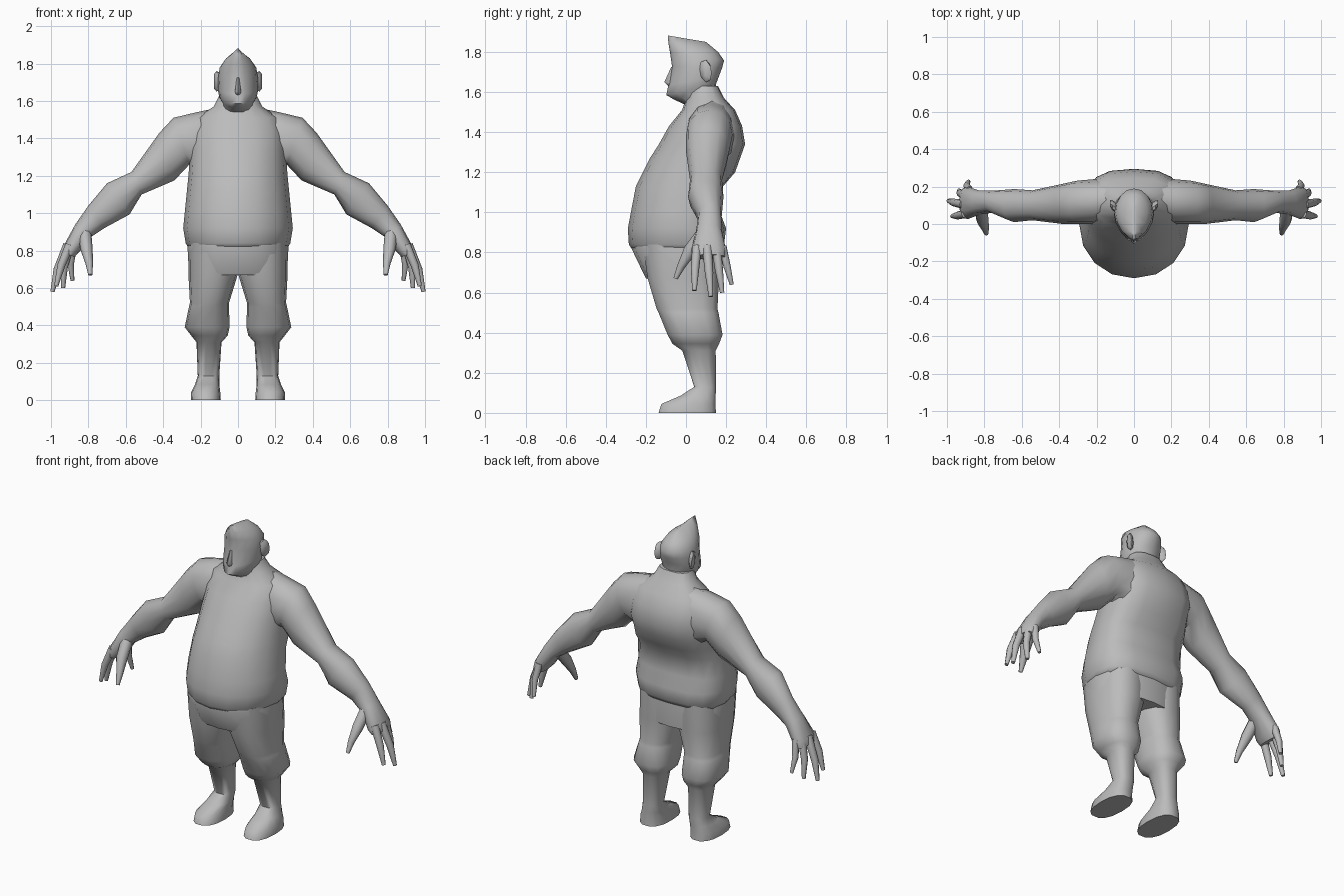
import bpy, bmesh, math
from mathutils import Vector

if "Cube" in bpy.data.objects:
    bpy.data.objects.remove(bpy.data.objects["Cube"], do_unlink=True)

clay = bpy.data.materials.new("plain_grey")
clay.use_nodes = True
GREY = (0.5, 0.5, 0.5, 1)
clay.diffuse_color = GREY
clay.node_tree.nodes["Principled BSDF"].inputs["Base Color"].default_value = GREY


def loft(name, rings, sharp=60):
    """Skin a list of equal point rings, cap both ends and shade smooth."""
    bm = bmesh.new()
    rows = [[bm.verts.new(p) for p in ring] for ring in rings]
    n = len(rows[0])
    for a, b in zip(rows, rows[1:]):
        for i in range(n):
            j = (i + 1) % n
            bm.faces.new((a[i], a[j], b[j], b[i]))
    bm.faces.new(rows[0])
    bm.faces.new(rows[-1])
    bmesh.ops.recalc_face_normals(bm, faces=bm.faces)
    mesh = bpy.data.meshes.new(name)
    bm.to_mesh(mesh)
    bm.free()
    mesh.materials.append(clay)
    obj = bpy.data.objects.new(name, mesh)
    bpy.context.collection.objects.link(obj)
    bpy.ops.object.select_all(action='DESELECT')
    obj.select_set(True)
    bpy.context.view_layer.objects.active = obj
    bpy.ops.object.shade_smooth_by_angle(angle=math.radians(sharp))
    return obj


def power(v, e):
    return math.copysign(abs(v) ** (2 / e), v)


def slab(x0, x1, front, mid, back, z_front, z_back=None, n=16, ef=2, eb=2):
    """Egg-shaped level ring with its own front and back depth and tilt."""
    z_back = z_front if z_back is None else z_back
    pts = []
    for i in range(n):
        t = math.tau * i / n
        s, c = math.sin(t), math.cos(t)
        e = ef if s < 0 else eb
        x = (x0 + x1) / 2 + (x1 - x0) / 2 * power(c, e)
        y = mid + power(s, e) * ((mid - front) if s < 0 else (back - mid))
        k = (y - front) / (back - front)
        pts.append((x, y, z_front + k * (z_back - z_front)))
    return pts


def hoop(center, u, v, n=12, e=2.2):
    """Ring spanned by two half axes."""
    angles = [math.tau * i / n for i in range(n)]
    return [center + u * power(math.cos(t), e) + v * power(math.sin(t), e) for t in angles]


def flip(rings, side):
    return [[(p[0] * side, p[1], p[2]) for p in ring] for ring in rings]


# Torso: z, half width, front, widest depth, back
torso = [
    (.81, .262, -.265, 0, .17), (.84, .28, -.285, 0, .19), (.92, .293, -.29, 0, .2),
    (1.0, .285, -.275, 0, .17), (1.13, .272, -.25, .03, .185), (1.2, .265, -.215, .05, .245),
    (1.27, .26, -.18, .07, .27), (1.34, .26, -.135, .1, .295), (1.43, .25, -.085, .1, .28),
    (1.51, .22, -.02, .1, .245), (1.57, .13, 0, .1, .19), (1.63, .1, .01, .09, .16)]
loft("torso", [slab(-w, w, f, m, b, z, ef=2.1, eb=2.7) for z, w, f, m, b in torso])

# Seat of the trousers
loft("trouser_hips", [slab(-w, w, f, -.01, b, z, ef=2.3, eb=2.6) for z, w, f, b in (
    (.86, .262, -.26, .17), (.82, .27, -.272, .175), (.67, .262, -.2, .17))])

# Head: front z, back z, half width, front, back
head = [
    (1.53, 1.56, .085, .01, .16), (1.563, 1.62, .085, -.06, .15), (1.585, 1.64, .1, -.098, .15),
    (1.635, 1.68, .108, -.088, .165), (1.73, 1.72, .106, -.07, .18), (1.80, 1.757, .098, -.08, .19),
    (1.845, 1.80, .07, -.088, .16), (1.882, 1.85, .012, -.09, .1)]
loft("head", [slab(-w, w, f, .06, b, zf, zb, ef=1.8, eb=2.1) for zf, zb, w, f, b in head], 50)

# Nose: a small wedge widening downwards
loft("nose", [slab(-w, w, f, -.06, -.04, z, n=8) for z, w, f in (
    (1.725, .008, -.074), (1.65, .02, -.108), (1.632, .016, -.09))])

# Arm: upper outline x z, lower outline x z, depth range
arm = [
    (.1, 1.565, .1, 1.2, .03, .24), (.22, 1.54, .2, 1.22, 0, .24),
    (.345, 1.51, .26, 1.26, 0, .232), (.42, 1.43, .34, 1.175, .0, .215),
    (.57, 1.22, .515, 1.1, .02, .18), (.70, 1.16, .58, .993, .01, .187),
    (.80, 1.04, .715, .92, .06, .178), (.87, .94, .79, .87, .05, .18),
    (.93, .83, .85, .79, .025, .2), (.935, .79, .875, .765, .035, .195)]

# Finger joints, each with a radius
fingers = {
    "thumb": [(.82, .09, .9, .035), (.81, .02, .81, .033), (.795, -.025, .73, .02), (.79, -.052, .67, .011)],
    "index_finger": [(.9, .055, .83, .024), (.945, .045, .72, .021), (.972, .042, .61, .011)],
    "middle_finger": [(.91, .105, .83, .025), (.965, .115, .7, .021), (.992, .124, .58, .011)],
    "ring_finger": [(.9, .15, .83, .024), (.93, .165, .71, .02), (.935, .18, .6, .011)],
    "little_finger": [(.88, .18, .83, .022), (.895, .205, .73, .018), (.885, .228, .64, .01)]}

# Leg: z, inner x, outer x, front, back
leg = [
    (.84, 0, .262, -.22, .17), (.67, .002, .265, -.195, .168), (.52, .048, .257, -.15, .16),
    (.5, .048, .262, -.14, .165), (.39, .045, .285, -.095, .185), (.345, .055, .25, -.07, .168),
    (.31, .088, .222, -.02, .15), (.13, .1, .215, .04, .15), (.085, .1, .23, -.03, .15),
    (.045, .095, .25, -.125, .15), (0, .092, .252, -.14, .152)]

for side, word in ((1, "left"), (-1, "right")):
    rings = []
    for xu, zu, xl, zl, y0, y1 in arm:
        top, low = Vector((xu, 0, zu)), Vector((xl, 0, zl))
        center = (top + low) / 2 + Vector((0, (y0 + y1) / 2, 0))
        rings.append(hoop(center, (top - low) / 2, Vector((0, (y1 - y0) / 2, 0))))
    loft(word + "_arm", flip(rings, side))

    for name, joints in fingers.items():
        rings = []
        for i, (x, y, z, r) in enumerate(joints):
            a = Vector(joints[max(i - 1, 0)][:3])
            b = Vector(joints[min(i + 1, len(joints) - 1)][:3])
            along = (b - a).normalized()
            u = along.cross(Vector((0, 1, 0))).normalized()
            rings.append(hoop(Vector((x, y, z)), u * r, along.cross(u) * r, 8, 2))
        loft(word + "_" + name, flip(rings, side))

    rings = [slab(x0, x1, f, (f + b) / 2, b, z, n=14, ef=2.4, eb=2.5) for z, x0, x1, f, b in leg]
    loft(word + "_leg", flip(rings, side))

    # Ear: a flattened cup leaning outwards
    ear = [hoop(Vector((x, y, 1.705)), Vector((0, 0, h)), Vector((0, d, -.01)), 8)
           for x, y, h, d in ((.085, .08, .04, .02), (.115, .1, .055, .028), (.127, .11, .04, .018))]
    loft(word + "_ear", flip(ear, side))
